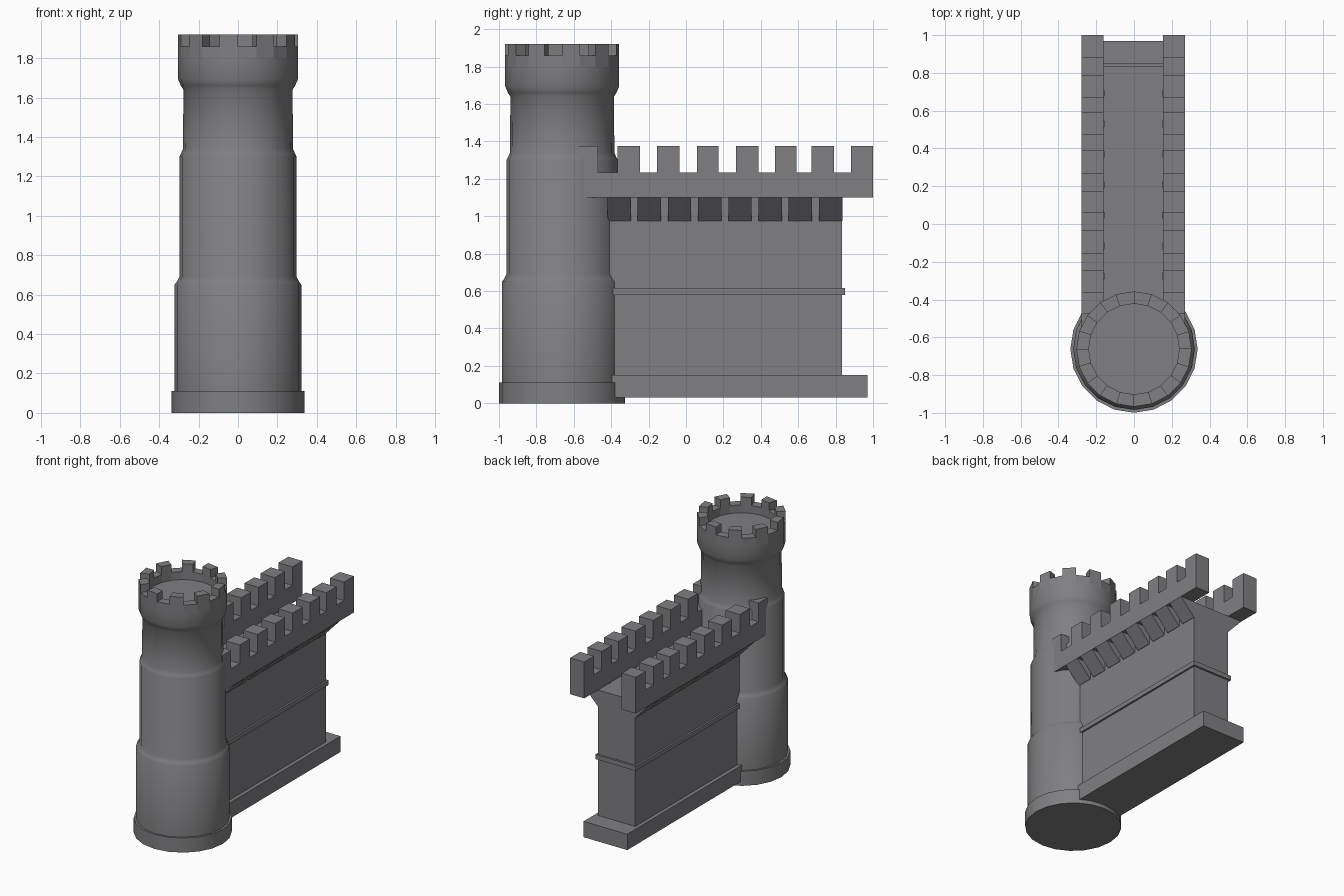
import bpy, bmesh, math

if "Cube" in bpy.data.objects:
    bpy.data.objects.remove(bpy.data.objects["Cube"])

stone = bpy.data.materials.new("grey stone")
stone.diffuse_color = (0.215, 0.215, 0.225, 1)
stone.use_nodes = True
stone.node_tree.nodes["Principled BSDF"].inputs["Base Color"].default_value = stone.diffuse_color

TY = -0.662      # tower centre in y
N = 20           # tower sides


def finish(name, bm, smooth=False):
    bmesh.ops.recalc_face_normals(bm, faces=bm.faces)
    me = bpy.data.meshes.new(name)
    bm.to_mesh(me)
    bm.free()
    me.materials.append(stone)
    ob = bpy.data.objects.new(name, me)
    bpy.context.collection.objects.link(ob)
    if smooth:
        bpy.ops.object.select_all(action='DESELECT')
        ob.select_set(True)
        bpy.context.view_layer.objects.active = ob
        bpy.ops.object.shade_smooth_by_angle(angle=math.radians(50))
    return ob


def prism(bm, outline, axis, a, b):
    """Extrude a 2D outline between a and b: axis 'x' takes (y,z), 'y' takes (x,z)."""
    def pt(p, t):
        return (t, p[0], p[1]) if axis == 'x' else (p[0], t, p[1])
    lo = [bm.verts.new(pt(p, a)) for p in outline]
    hi = [bm.verts.new(pt(p, b)) for p in outline]
    n = len(outline)
    bm.faces.new(lo)
    bm.faces.new(hi[::-1])
    for i in range(n):
        j = (i + 1) % n
        bm.faces.new((lo[i], lo[j], hi[j], hi[i]))


def box(name, x0, x1, y0, y1, z0, z1):
    bm = bmesh.new()
    prism(bm, [(y0, z0), (y1, z0), (y1, z1), (y0, z1)], 'x', x0, x1)
    return finish(name, bm)


def ring_pt(r, i, z):
    a = 2 * math.pi * i / N - math.pi / 2
    return (r * math.cos(a), TY + r * math.sin(a), z)


def lathe(name, profile):
    bm = bmesh.new()
    rings = [[bm.verts.new(ring_pt(r, i, z)) for i in range(N)] for r, z in profile]
    for lo, hi in zip(rings, rings[1:]):
        for i in range(N):
            j = (i + 1) % N
            bm.faces.new((lo[i], lo[j], hi[j], hi[i]))
    bm.faces.new(rings[0][::-1])
    bm.faces.new(rings[-1])
    return finish(name, bm, True)


# Tower: foot and stepped shaft up to the roof floor
lathe("tower_foot", [(0.337, 0), (0.337, 0.11)])
lathe("tower_shaft", [(0.322, 0.10), (0.322, 0.65), (0.311, 0.665), (0.298, 0.69),
                      (0.298, 1.30), (0.29, 1.315), (0.279, 1.34), (0.277, 1.64),
                      (0.29, 1.66), (0.305, 1.695), (0.305, 1.80)])

# Tower crown: faceted ring, every other segment rises as a merlon
bm = bmesh.new()
R, r, Z0, Z1, Z2 = 0.305, 0.24, 1.80, 1.86, 1.92
for i in range(N):
    top = Z2 if i % 2 else Z1

    def quad(*pts):
        bm.faces.new([bm.verts.new(p) for p in pts])
    k = i + 1
    quad(ring_pt(R, i, Z0), ring_pt(R, k, Z0), ring_pt(R, k, top), ring_pt(R, i, top))
    quad(ring_pt(r, k, Z0), ring_pt(r, i, Z0), ring_pt(r, i, top), ring_pt(r, k, top))
    quad(ring_pt(R, i, top), ring_pt(R, k, top), ring_pt(r, k, top), ring_pt(r, i, top))
    quad(ring_pt(R, i, Z0), ring_pt(r, i, Z0), ring_pt(r, k, Z0), ring_pt(R, k, Z0))
    if i % 2:
        quad(ring_pt(R, i, Z1), ring_pt(R, i, Z2), ring_pt(r, i, Z2), ring_pt(r, i, Z1))
        quad(ring_pt(R, k, Z1), ring_pt(r, k, Z1), ring_pt(r, k, Z2), ring_pt(R, k, Z2))
bmesh.ops.remove_doubles(bm, verts=bm.verts, dist=0.0005)
finish("tower_crown", bm)

# Curtain wall with plinth and string course
CX = -0.004
box("wall", CX - 0.155, CX + 0.155, -0.60, 0.835, 0.10, 1.10)
box("wall_plinth", CX - 0.183, CX + 0.183, -0.60, 0.97, 0.03, 0.15)
box("string_course", CX - 0.169, CX + 0.169, -0.60, 0.85, 0.58, 0.615)

# Parapets: one crenellated outline per side
spans = [(-0.575, -0.47), (-0.365, -0.245), (-0.155, -0.035), (0.06, 0.175),
         (0.268, 0.388), (0.475, 0.592), (0.67, 0.79), (0.882, 1.0)]
for side, label in ((-1, "left"), (1, "right")):
    outline = [(1.0, 1.10), (-0.575, 1.10)]
    for k, (a, b) in enumerate(spans):
        if k:
            outline.append((a, 1.235))
        outline += [(a, 1.375), (b, 1.375)]
        if k < len(spans) - 1:
            outline.append((b, 1.235))
    bm = bmesh.new()
    prism(bm, outline, 'x', CX + side * 0.157, CX + side * 0.275)
    finish(label + "_parapet", bm)

    # Wedge corbels carrying the parapet
    bm = bmesh.new()
    for k in range(8):
        y = -0.42 + 0.1615 * k
        prism(bm, [(CX + side * 0.15, 0.975), (CX + side * 0.158, 0.975),
                   (CX + side * 0.275, 1.10), (CX + side * 0.15, 1.10)], 'y', y, y + 0.125)
    finish(label + "_corbels", bm)
